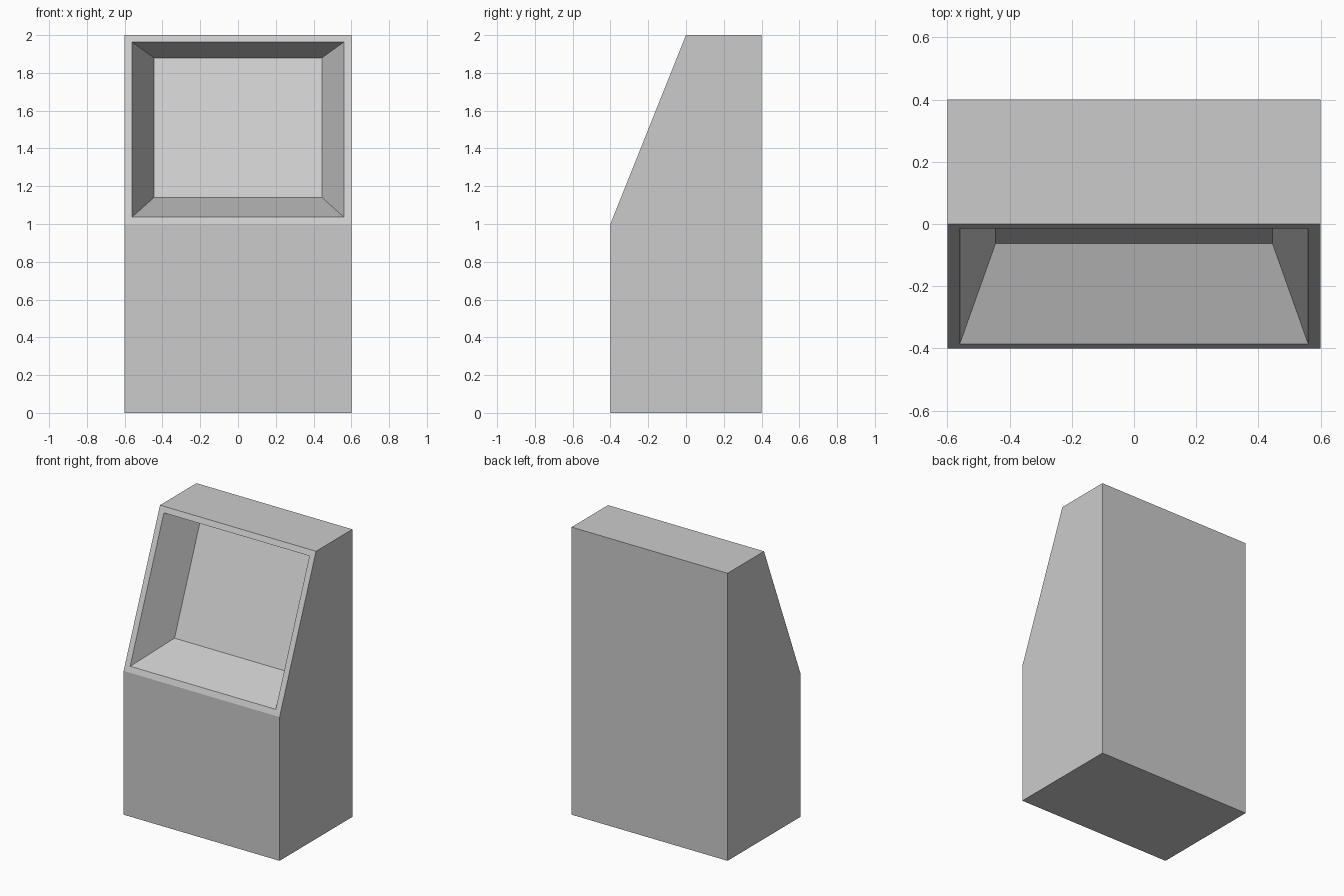
import bpy, bmesh
from mathutils import Vector

if "Cube" in bpy.data.objects:
    bpy.data.objects.remove(bpy.data.objects["Cube"])

WIDTH = 1.2
RIM = 0.04
# side profile (y, z): upright box with a sloped upper front
PROFILE = [(-0.4, 0), (0.4, 0), (0.4, 2), (0, 2), (-0.4, 1)]

bm = bmesh.new()

# cabinet body: extrude the side profile across x
side = bm.faces.new([bm.verts.new((-WIDTH / 2, y, z)) for y, z in PROFILE])
ext = bmesh.ops.extrude_face_region(bm, geom=[side], use_keep_orig=True)
bmesh.ops.translate(bm, vec=(WIDTH, 0, 0),
                    verts=[g for g in ext["geom"] if isinstance(g, bmesh.types.BMVert)])
bmesh.ops.recalc_face_normals(bm, faces=bm.faces)
bm.normal_update()

# sloped face: thin rim, then a tapered recess pushed into the body
slope = next(f for f in bm.faces if f.normal.y < -0.5 and f.normal.z > 0.2)
bmesh.ops.inset_region(bm, faces=[slope], thickness=RIM, use_even_offset=True)
bmesh.ops.inset_region(bm, faces=[slope], thickness=0.1, use_even_offset=True)
mid = slope.calc_center_median()
for v in slope.verts:
    upper = v.co.z > mid.z
    v.co = Vector((0.445 if v.co.x > 0 else -0.445,
                   0.234 if upper else -0.062,
                   1.88 if upper else 1.14))

bm.normal_update()
mesh = bpy.data.meshes.new("cabinet_body")
bm.to_mesh(mesh)
bm.free()
body = bpy.data.objects.new("cabinet_body", mesh)
bpy.context.collection.objects.link(body)
